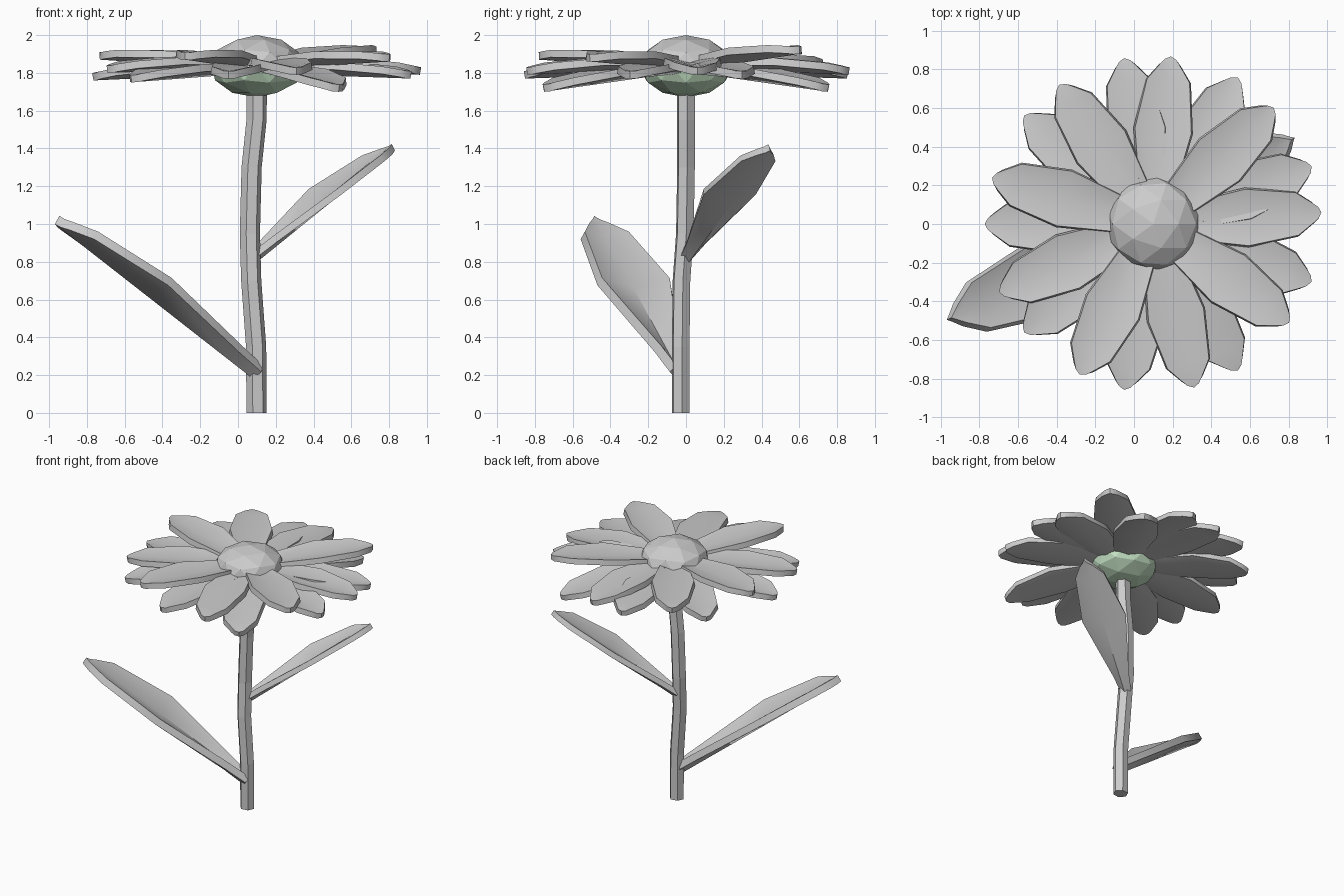
import bpy, bmesh
from math import radians, cos, sin, pi, atan2, hypot
from mathutils import Vector, Matrix

if "Cube" in bpy.data.objects:
    bpy.data.objects.remove(bpy.data.objects["Cube"])

# station along the blade (0-1), half width and edge lift (fractions of their maxima)
LEAF = [(0, .24, .7), (.12, .36, .75), (.54, 1, 1), (.87, .66, .5), (.97, .3, .15), (1, .1, 0)]
PETAL = [(0, .4, .4), (.14, .68, .7), (.5, 1, 1), (.84, .76, .6), (.97, .36, .2), (1, .2, 0)]


def blade(name, stations, base, angle, reach, rise, half_width, lift, thick):
    """Cupped blade pointing out at a compass angle, thickened upward."""
    length, pitch = hypot(reach, rise), atan2(rise, reach)
    m = (Matrix.Translation(base) @ Matrix.Rotation(radians(angle), 4, 'Z')
         @ Matrix.Rotation(-pitch, 4, 'Y'))
    bm = bmesh.new()
    rows = []
    for t, w, c in stations:
        rows.append([bm.verts.new(m @ Vector((
            length * (t if s == 0 or t < .9 else t - .02), s * w * half_width,
            lift * c * abs(s)))) for s in (-1, 0, 1)])
    for a, b in zip(rows, rows[1:]):
        for i in range(2):
            bm.faces.new((a[i], b[i], b[i + 1], a[i + 1]))
    me = bpy.data.meshes.new(name)
    bm.to_mesh(me)
    bm.free()
    ob = bpy.data.objects.new(name, me)
    bpy.context.collection.objects.link(ob)
    mod = ob.modifiers.new("thickness", 'SOLIDIFY')
    mod.thickness, mod.offset = thick, 1
    bpy.context.view_layer.objects.active = ob
    bpy.ops.object.select_all(action='DESELECT')
    ob.select_set(True)
    bpy.ops.object.modifier_apply(modifier="thickness")
    bpy.ops.object.shade_smooth_by_angle(angle=radians(40))
    return ob


# stem: hexagon swept up a gently bent path
path = [(.098, -.028, 0), (.096, -.028, .35), (.07, -.024, .7), (.063, -.006, .95),
        (.072, 0, 1.3), (.098, 0, 1.55), (.1, 0, 1.75)]
bm = bmesh.new()
rings = [[bm.verts.new((x + .054 * cos(k * pi / 3 + .15), y + .05 * sin(k * pi / 3 + .15), z))
          for k in range(6)] for x, y, z in path]
for a, b in zip(rings, rings[1:]):
    for k in range(6):
        j = (k + 1) % 6
        bm.faces.new((a[k], a[j], b[j], b[k]))
bm.faces.new(rings[0][::-1])
bm.faces.new(rings[-1])
me = bpy.data.meshes.new("stem")
bm.to_mesh(me)
bm.free()
bpy.context.collection.objects.link(bpy.data.objects.new("stem", me))

# leaves
blade("lower_leaf", LEAF, (.08, -.05, .18), 203, 1.14, .82, .21, .065, .05)
blade("upper_leaf", LEAF, (.09, .01, .79), 30.5, .86, .6, .16, .05, .038)

# flower centre with a green underside
bpy.ops.mesh.primitive_ico_sphere_add(subdivisions=2, radius=1, location=(.1, 0, 1.835))
disc = bpy.context.object
disc.name = "flower_centre"
disc.scale = (.248, .248, .165)
grey = bpy.data.materials.new("centre_grey")
grey.diffuse_color = (.8, .8, .8, 1)
grey.use_nodes = True
grey.node_tree.nodes["Principled BSDF"].inputs["Base Color"].default_value = grey.diffuse_color
green = bpy.data.materials.new("calyx_green")
green.diffuse_color = (.55, .75, .55, 1)
green.use_nodes = True
green.node_tree.nodes["Principled BSDF"].inputs["Base Color"].default_value = green.diffuse_color
disc.data.materials.append(grey)
disc.data.materials.append(green)
for p in disc.data.polygons:
    p.material_index = int(p.center.z < -.05)

# two rings of petals, each with its own tip height
upper = [1.79, 1.90, 1.79, 1.83, 1.87, 1.80, 1.87, 1.79, 1.86]
lower = [1.77, 1.70, 1.77, 1.75, 1.76, 1.75, 1.77, 1.70, 1.77]
for ring, tips, start, z in (("upper", upper, 4, 1.82), ("lower", lower, 20, 1.795)):
    for i, tip in enumerate(tips):
        a = start + 40 * i
        base = Vector((.1 + .1 * cos(radians(a)), .1 * sin(radians(a)), z))
        blade(f"{ring}_petal_{i + 1}", PETAL, base, a, .765, tip - z, .155, .035, .04)
